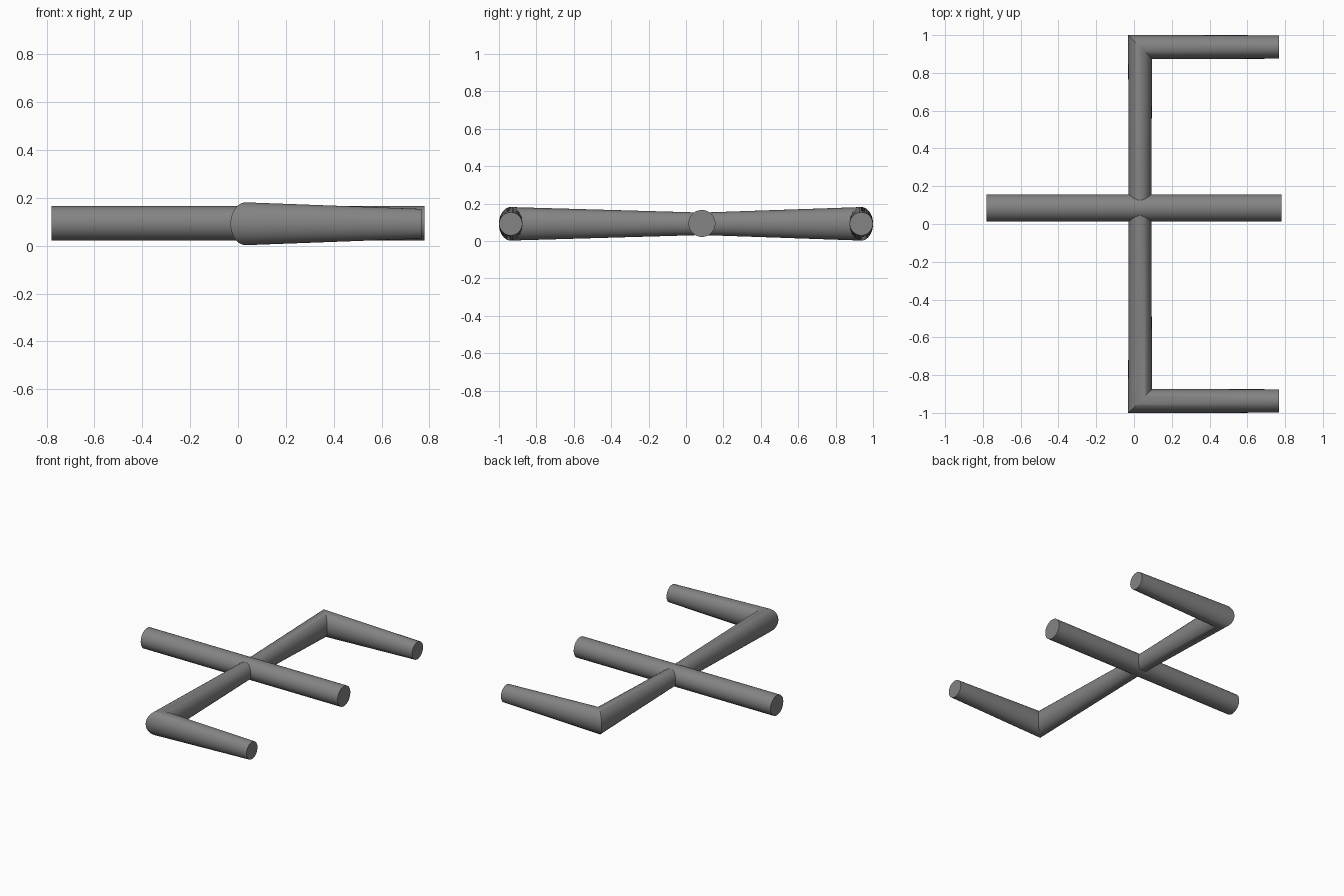
import bpy, bmesh
from math import cos, sin, pi
from mathutils import Vector

if "Cube" in bpy.data.objects:
    bpy.data.objects.remove(bpy.data.objects["Cube"])

SIDES = 48
Z = 0.092         # height of every tube axis

# Dark grey finish
dark = bpy.data.materials.new("dark_grey")
dark.diffuse_color = (0.23, 0.23, 0.23, 1)
dark.use_nodes = True
dark.node_tree.nodes["Principled BSDF"].inputs["Base Color"].default_value = dark.diffuse_color


def tube(name, rings):
    """Loft circular rings given as (centre, horizontal axis, radius), capped at both ends."""
    bm = bmesh.new()
    loops = []
    for centre, side, radius in rings:
        c, s = Vector(centre), Vector(side).normalized()
        loops.append([bm.verts.new(c + radius * (cos(2 * pi * i / SIDES) * s
                                                 + sin(2 * pi * i / SIDES) * Vector((0, 0, 1))))
                      for i in range(SIDES)])
    for a, b in zip(loops, loops[1:]):
        for i in range(SIDES):
            j = (i + 1) % SIDES
            bm.faces.new((a[i], a[j], b[j], b[i]))
    bm.faces.new(loops[0][::-1])
    bm.faces.new(loops[-1])
    bmesh.ops.recalc_face_normals(bm, faces=bm.faces)
    mesh = bpy.data.meshes.new(name)
    bm.to_mesh(mesh)
    bm.free()
    mesh.materials.append(dark)
    obj = bpy.data.objects.new(name, mesh)
    bpy.context.collection.objects.link(obj)
    bpy.ops.object.select_all(action='DESELECT')
    obj.select_set(True)
    bpy.context.view_layer.objects.active = obj
    bpy.ops.object.shade_smooth_by_angle(angle=pi / 6)
    return obj


# Straight middle bar
tube("middle_bar", [((-0.78, 0.085, Z + 0.002), (0, 1, 0), 0.072),
                    ((0.78, 0.085, Z + 0.002), (0, 1, 0), 0.072)])

# C-shaped fork: mitred corners keep a full circle in the diagonal plane, so the tubes flare there
corner_y, corner_x, r = 0.937, 0.032, 0.062
tube("side_fork", [((0.767, -corner_y, Z), (0, -1, 0), r),
                   ((corner_x, -corner_y, Z), (-1, -1, 0), 0.0895),
                   ((corner_x, 0.085, Z), (-1, 0, 0), 0.06),
                   ((corner_x, corner_y, Z), (-1, 1, 0), 0.0895),
                   ((0.767, corner_y, Z), (0, 1, 0), r)])
